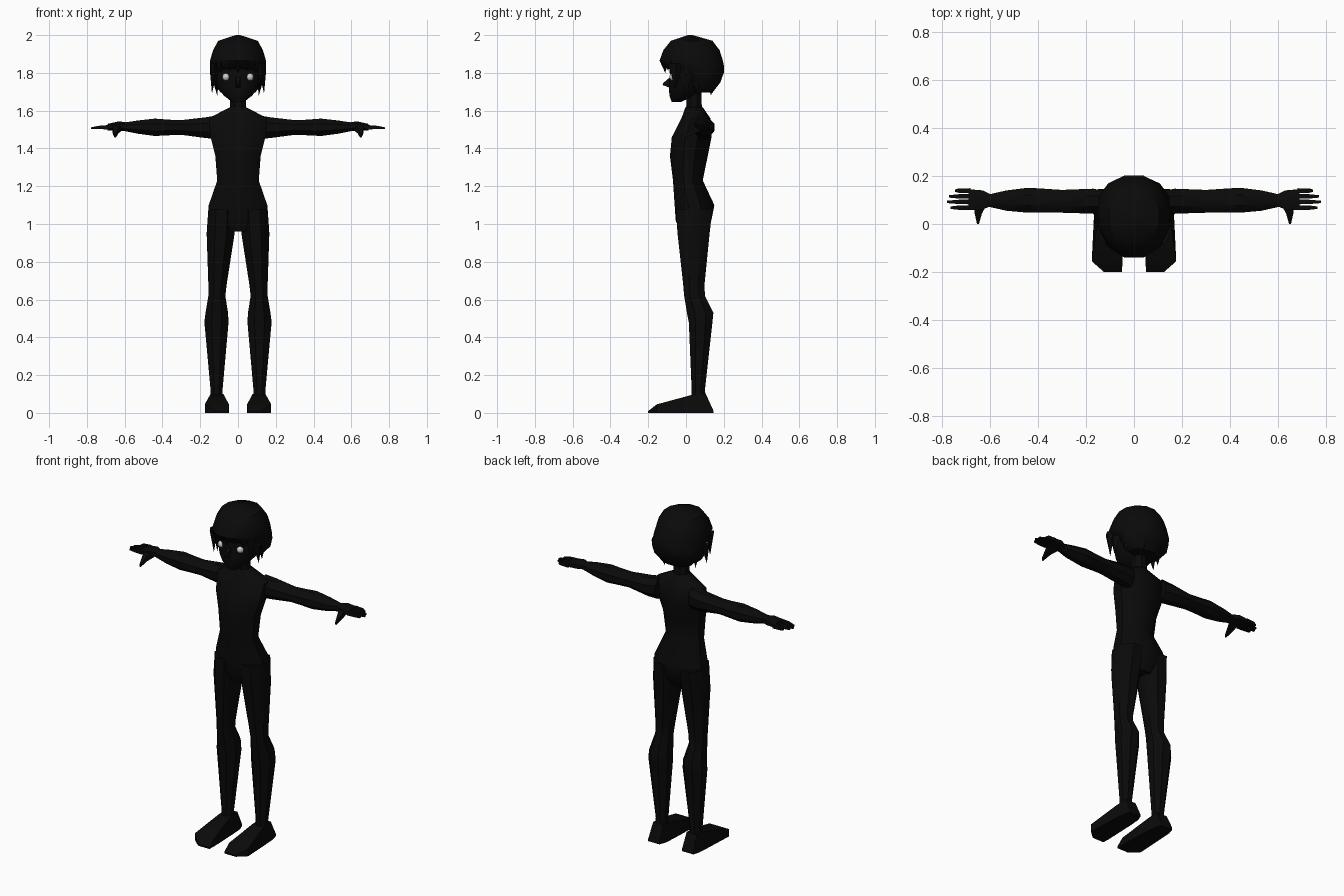
import bpy, bmesh, math
from mathutils import Vector


def material(name, rgb):
    m = bpy.data.materials.new(name)
    m.diffuse_color = (*rgb, 1)
    return m


BLACK = material("black", (0.003, 0.003, 0.003))
WHITE = material("eye_white", (0.6, 0.6, 0.6))


def finish(name, bm, mat=BLACK, mirror=False):
    bmesh.ops.recalc_face_normals(bm, faces=bm.faces)
    me = bpy.data.meshes.new(name)
    bm.to_mesh(me)
    bm.free()
    me.materials.append(mat)
    ob = bpy.data.objects.new(name, me)
    bpy.context.collection.objects.link(ob)
    bpy.ops.object.select_all(action='DESELECT')
    ob.select_set(True)
    bpy.context.view_layer.objects.active = ob
    bpy.ops.object.shade_smooth_by_angle(angle=math.radians(40))
    if mirror:
        mod = ob.modifiers.new("mirror", 'MIRROR')
        mod.use_mirror_merge = False
    return ob


def loft(bm, axis, sections, n=8):
    """Sections are (position, a0, a1, b0, b1): the box each ring fills."""
    rings = []
    k = 1 / math.cos(math.pi / n)
    for p, a0, a1, b0, b1 in sections:
        ring = []
        for i in range(n):
            t = 2 * math.pi * (i + 0.5) / n
            a = (a0 + a1) / 2 + (a1 - a0) / 2 * k * math.cos(t)
            b = (b0 + b1) / 2 + (b1 - b0) / 2 * k * math.sin(t)
            co = {'x': (p, a, b), 'y': (a, p, b), 'z': (a, b, p)}[axis]
            ring.append(bm.verts.new(co))
        rings.append(ring)
    for r, s in zip(rings, rings[1:]):
        for i in range(n):
            j = (i + 1) % n
            bm.faces.new((r[i], r[j], s[j], s[i]))
    bm.faces.new(rings[0])
    bm.faces.new(rings[-1])


def spike(bm, base, tip, w, d):
    """Four-sided lock: base centre, tip, half width in x and in y."""
    b = Vector(base)
    q = [bm.verts.new(b + Vector(o)) for o in ((w, 0, 0), (0, d, 0), (-w, 0, 0), (0, -d, 0))]
    t = bm.verts.new(tip)
    bm.faces.new(q)
    for i in range(4):
        bm.faces.new((q[i], q[(i + 1) % 4], t))


# Torso with hips, chest and sloping shoulders
bm = bmesh.new()
loft(bm, 'z', [(0.96, -0.10, 0.10, -0.03, 0.10),
               (1.02, -0.16, 0.16, -0.05, 0.13),
               (1.10, -0.155, 0.155, -0.055, 0.145),
               (1.23, -0.11, 0.11, -0.065, 0.085),
               (1.36, -0.12, 0.12, -0.08, 0.11),
               (1.46, -0.145, 0.145, -0.07, 0.13),
               (1.56, -0.155, 0.155, -0.02, 0.125),
               (1.62, -0.04, 0.04, 0.0, 0.085)], 10)
finish("torso", bm)

# Neck
bm = bmesh.new()
loft(bm, 'z', [(1.58, -0.045, 0.045, 0.0, 0.085), (1.74, -0.038, 0.038, 0.005, 0.08)])
finish("neck", bm)

# Legs
bm = bmesh.new()
loft(bm, 'z', [(0.06, 0.08, 0.148, 0.03, 0.11),
               (0.12, 0.082, 0.145, 0.03, 0.10),
               (0.48, 0.05, 0.178, 0.015, 0.14),
               (0.53, 0.053, 0.172, 0.005, 0.145),
               (0.62, 0.067, 0.157, -0.01, 0.10),
               (0.68, 0.06, 0.157, -0.015, 0.098),
               (0.95, 0.018, 0.166, -0.045, 0.125),
               (1.08, 0.015, 0.157, -0.053, 0.14)])
finish("legs", bm, mirror=True)

# Feet: flat soles, narrowed towards the ankle
bm = bmesh.new()
loft(bm, 'y', [(0.145, 0.075, 0.15, 0, 0.012),
               (0.105, 0.06, 0.162, 0, 0.10),
               (0.03, 0.055, 0.167, 0, 0.095),
               (-0.155, 0.048, 0.176, 0, 0.045),
               (-0.20, 0.05, 0.125, 0, 0.01)], 4)
for v in bm.verts:
    if v.co.z > 0.06:
        v.co.x = 0.112 + (v.co.x - 0.112) * 0.66
finish("feet", bm, mirror=True)

# Arms
bm = bmesh.new()
loft(bm, 'x', [(0.11, 0.04, 0.135, 1.45, 1.575),
               (0.17, 0.043, 0.147, 1.455, 1.565),
               (0.30, 0.047, 0.142, 1.472, 1.55),
               (0.36, 0.048, 0.146, 1.470, 1.552),
               (0.44, 0.047, 0.151, 1.466, 1.558),
               (0.53, 0.055, 0.14, 1.478, 1.548),
               (0.61, 0.073, 0.122, 1.494, 1.536)])
finish("arms", bm, mirror=True)

# Hands: palm, four fingers and a drooping thumb
bm = bmesh.new()
loft(bm, 'x', [(0.59, 0.078, 0.12, 1.497, 1.535),
               (0.63, 0.06, 0.14, 1.496, 1.54),
               (0.69, 0.058, 0.145, 1.498, 1.528)], 6)
for y, tip in ((0.068, 0.765), (0.092, 0.778), (0.115, 0.77), (0.139, 0.745)):
    loft(bm, 'x', [(0.68, y - 0.01, y + 0.01, 1.501, 1.524),
                   (0.73, y - 0.009, y + 0.009, 1.502, 1.521),
                   (tip, y - 0.005, y + 0.005, 1.503, 1.512)], 4)
loft(bm, 'y', [(0.085, 0.61, 0.665, 1.498, 1.528),
               (0.045, 0.633, 0.664, 1.48, 1.512),
               (0.0, 0.646, 0.654, 1.458, 1.474)], 4)
finish("hands", bm, mirror=True)

# Face, jaw and nose
bm = bmesh.new()
loft(bm, 'z', [(1.645, -0.03, 0.03, -0.075, -0.03),
               (1.68, -0.075, 0.075, -0.088, 0.05),
               (1.72, -0.105, 0.105, -0.09, 0.09),
               (1.78, -0.125, 0.125, -0.085, 0.11),
               (1.88, -0.125, 0.125, -0.09, 0.12)], 12)
spike(bm, (0, -0.07, 1.735), (0, -0.125, 1.74), 0.018, 0.02)
loft(bm, 'y', [(-0.07, -0.018, 0.018, 1.715, 1.79), (-0.122, -0.004, 0.004, 1.735, 1.745)], 4)
finish("face", bm)

# Hair cap: full above the brow, set back behind the face below it
bm = bmesh.new()
loft(bm, 'z', [(2.0, -0.012, 0.012, 0.01, 0.035),
               (1.97, -0.105, 0.105, -0.08, 0.14),
               (1.92, -0.132, 0.132, -0.12, 0.178),
               (1.865, -0.148, 0.148, -0.14, 0.195),
               (1.83, -0.148, 0.148, -0.115, 0.202),
               (1.80, -0.147, 0.147, -0.03, 0.20),
               (1.75, -0.138, 0.138, -0.01, 0.182),
               (1.695, -0.09, 0.09, 0.04, 0.14)], 12)
finish("hair", bm)

# Fringe, side locks and nape locks
bm = bmesh.new()
for x, z in ((-0.09, 1.80), (-0.045, 1.812), (0, 1.80), (0.045, 1.812), (0.09, 1.80)):
    y = -0.115 + abs(x) * 0.35
    spike(bm, (x, y, 1.865), (x * 1.05, y + 0.005, z), 0.03, 0.025)
for s in (-1, 1):
    spike(bm, (s * 0.125, -0.05, 1.85), (s * 0.118, -0.06, 1.71), 0.024, 0.04)
    spike(bm, (s * 0.13, 0.0, 1.80), (s * 0.138, 0.0, 1.69), 0.018, 0.04)
    spike(bm, (s * 0.12, 0.06, 1.78), (s * 0.11, 0.07, 1.68), 0.02, 0.04)
    spike(bm, (s * 0.055, 0.15, 1.76), (s * 0.05, 0.13, 1.68), 0.04, 0.03)
finish("hair_locks", bm)

# Eyes
bm = bmesh.new()
bmesh.ops.create_uvsphere(bm, u_segments=16, v_segments=10, radius=0.02)
bmesh.ops.translate(bm, verts=bm.verts, vec=(0.063, -0.068, 1.778))
finish("eyes", bm, WHITE, mirror=True)
